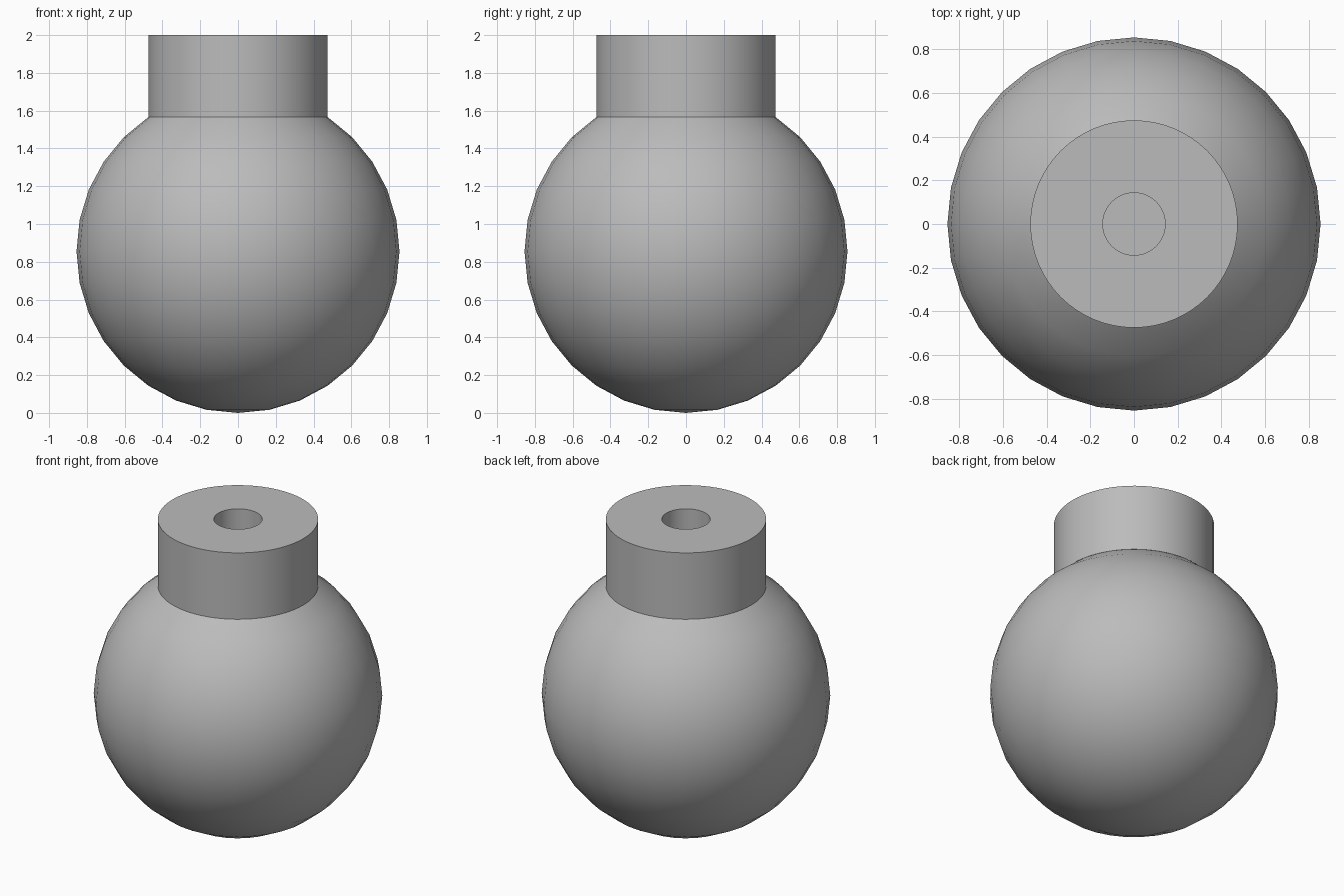
import bpy, bmesh, math

cube = bpy.data.objects.get("Cube")
if cube:
    bpy.data.objects.remove(cube, do_unlink=True)

# Single plain grey
grey = bpy.data.materials.new("plain grey")
grey.use_nodes = True
colour = (0.5, 0.5, 0.5, 1)
grey.diffuse_color = colour
grey.node_tree.nodes["Principled BSDF"].inputs["Base Color"].default_value = colour

RADIUS = 0.855
COLLAR = 0.475
BORE = 0.143
TOP = 2.0
BORE_FLOOR = 1.0


def lathe(name, profile, segments):
    """Spin a (radius, height) profile around the z axis."""
    bm = bmesh.new()
    verts = [bm.verts.new((r, 0, z)) for r, z in profile]
    edges = [bm.edges.new(pair) for pair in zip(verts, verts[1:])]
    bmesh.ops.spin(bm, geom=verts + edges, axis=(0, 0, 1), cent=(0, 0, 0),
                   angle=math.tau, steps=segments)
    bmesh.ops.remove_doubles(bm, verts=bm.verts, dist=0.0001)
    bmesh.ops.recalc_face_normals(bm, faces=bm.faces)
    mesh = bpy.data.meshes.new(name)
    bm.to_mesh(mesh)
    bm.free()
    mesh.materials.append(grey)
    obj = bpy.data.objects.new(name, mesh)
    bpy.context.collection.objects.link(obj)
    bpy.ops.object.select_all(action='DESELECT')
    obj.select_set(True)
    bpy.context.view_layer.objects.active = obj
    bpy.ops.object.shade_smooth_by_angle(angle=math.radians(30))
    return obj


# Ball, trimmed where it meets the collar
seam = RADIUS + math.sqrt(RADIUS ** 2 - COLLAR ** 2)
step = math.tau / 32
arc = [(RADIUS * math.sin(i * step), RADIUS - RADIUS * math.cos(i * step))
       for i in range(17)]
ball_profile = [p for p in arc if p[1] < seam - 0.01] + [(COLLAR, seam)]
lathe("ball", ball_profile, 32)

# Collar with a blind bore down its middle
lathe("collar", [(0, BORE_FLOOR), (BORE, BORE_FLOOR), (BORE, TOP),
                 (COLLAR, TOP), (COLLAR, seam), (BORE + 0.01, seam),
                 (BORE + 0.01, BORE_FLOOR - 0.01), (0, BORE_FLOOR - 0.01)], 64)
